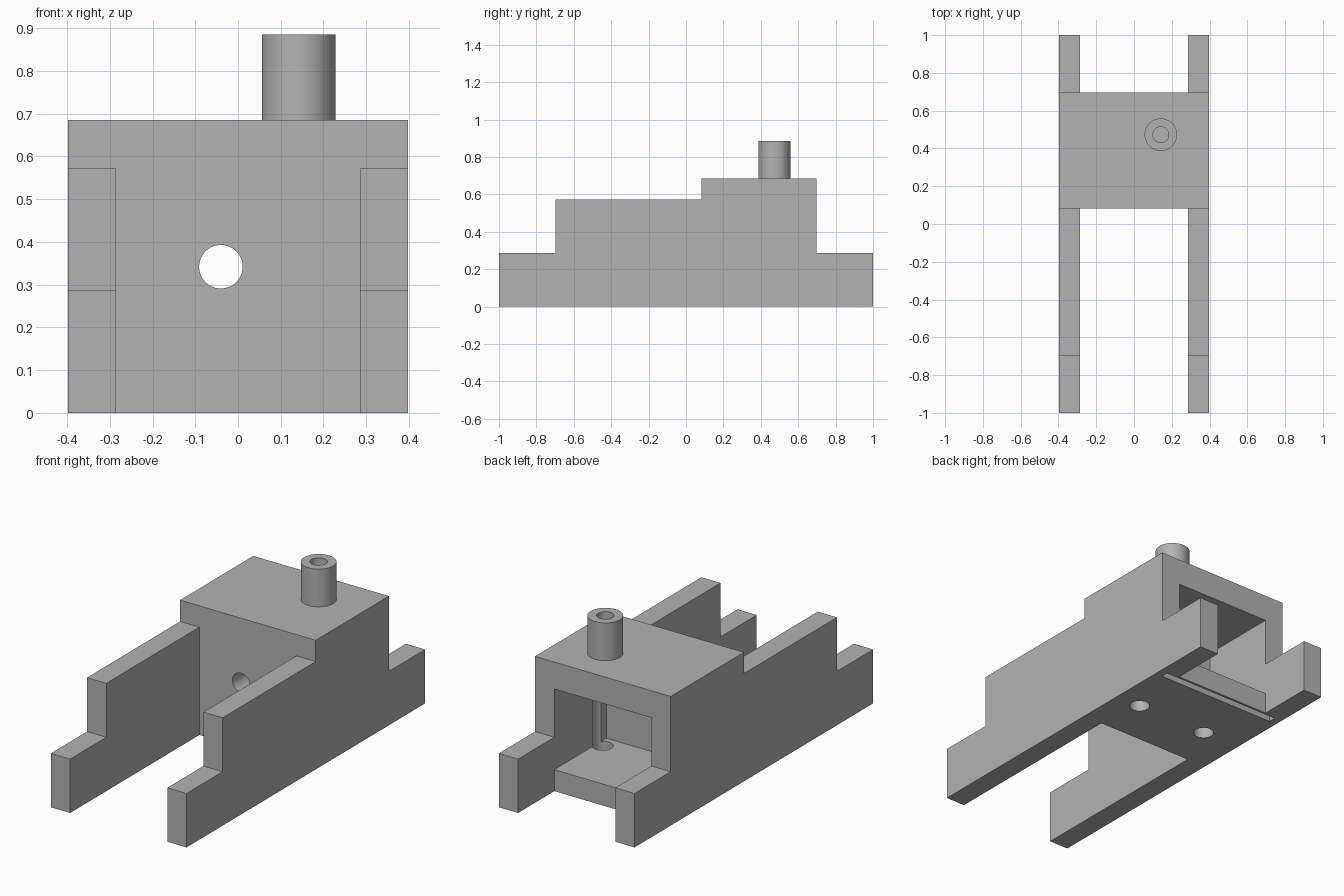
import bpy, bmesh, math
from mathutils import Matrix, Vector

cube = bpy.data.objects.get("Cube")
if cube:
    bpy.data.objects.remove(cube, do_unlink=True)

grey = bpy.data.materials.new("plain_grey")
grey.use_nodes = True
grey.diffuse_color = (0.45, 0.45, 0.45, 1)
grey.node_tree.nodes["Principled BSDF"].inputs["Base Color"].default_value = (0.45, 0.45, 0.45, 1)


def add(name, bm):
    bmesh.ops.recalc_face_normals(bm, faces=bm.faces)
    mesh = bpy.data.meshes.new(name)
    bm.to_mesh(mesh)
    bm.free()
    mesh.materials.append(grey)
    obj = bpy.data.objects.new(name, mesh)
    bpy.context.collection.objects.link(obj)
    return obj


def box(name, low, high):
    low, high = Vector(low), Vector(high)
    bm = bmesh.new()
    place = Matrix.Translation((low + high) / 2) @ Matrix.Diagonal((*(high - low), 1))
    bmesh.ops.create_cube(bm, size=1, matrix=place)
    return add(name, bm)


def cylinder(name, radius, start, end):
    start, end = Vector(start), Vector(end)
    axis = end - start
    turn = Vector((0, 0, 1)).rotation_difference(axis).to_matrix().to_4x4()
    bm = bmesh.new()
    bmesh.ops.create_cone(bm, cap_ends=True, segments=48, radius1=radius, radius2=radius,
                          depth=axis.length, matrix=Matrix.Translation((start + end) / 2) @ turn)
    return add(name, bm)


def activate(obj):
    bpy.ops.object.select_all(action="DESELECT")
    obj.select_set(True)
    bpy.context.view_layer.objects.active = obj


def cut(obj, cutter):
    cutter.hide_render = True
    mod = obj.modifiers.new("cut", "BOOLEAN")
    mod.operation = "DIFFERENCE"
    mod.solver = "EXACT"
    mod.object = cutter
    activate(obj)
    bpy.ops.object.modifier_apply(modifier=mod.name)
    bpy.data.objects.remove(cutter, do_unlink=True)


# Stepped side profile, extruded across the full width
W, INNER = 0.398, 0.285
profile = [(-1, 0), (1, 0), (1, 0.286), (0.697, 0.286), (0.697, 0.685),
           (0.083, 0.685), (0.083, 0.572), (-0.697, 0.572), (-0.697, 0.286), (-1, 0.286)]
bm = bmesh.new()
face = bm.faces.new([bm.verts.new((-W, y, z)) for y, z in profile])
side = bmesh.ops.extrude_face_region(bm, geom=[face])
bmesh.ops.translate(bm, vec=(2 * W, 0, 0),
                    verts=[v for v in side["geom"] if isinstance(v, bmesh.types.BMVert)])
frame = add("frame", bm)

# Open bays in front of and behind the block, then the chamber inside it
cut(frame, box("front_bay", (-INNER, -1.2, -0.2), (INNER, 0.083, 0.9)))
cut(frame, box("back_bay", (-INNER, 0.697, -0.2), (INNER, 1.2, 0.9)))
cut(frame, box("chamber", (-INNER, 0.26, 0.114), (INNER, 0.9, 0.542)))

# Front wall hole, floor holes and the slot under the floor
cut(frame, cylinder("wall_hole", 0.051, (-0.04, -0.1, 0.342), (-0.04, 0.4, 0.342)))
for x in (0.25, -0.173):
    cut(frame, cylinder("floor_hole", 0.051, (x, 0.341, -0.1), (x, 0.341, 0.54)))
cut(frame, box("floor_slot", (-0.355, 0.645, -0.1), (0.355, 0.684, 0.04)))

# Hollow post on the roof, its bore running on into the chamber
PX, PY = 0.142, 0.473
post = cylinder("roof_post", 0.086, (PX, PY, 0.685), (PX, PY, 0.885))
for part in (frame, post):
    cut(part, cylinder("bore", 0.042, (PX, PY, 0.5), (PX, PY, 1)))

for part in (frame, post):
    activate(part)
    bpy.ops.object.shade_smooth_by_angle(angle=math.radians(30))
